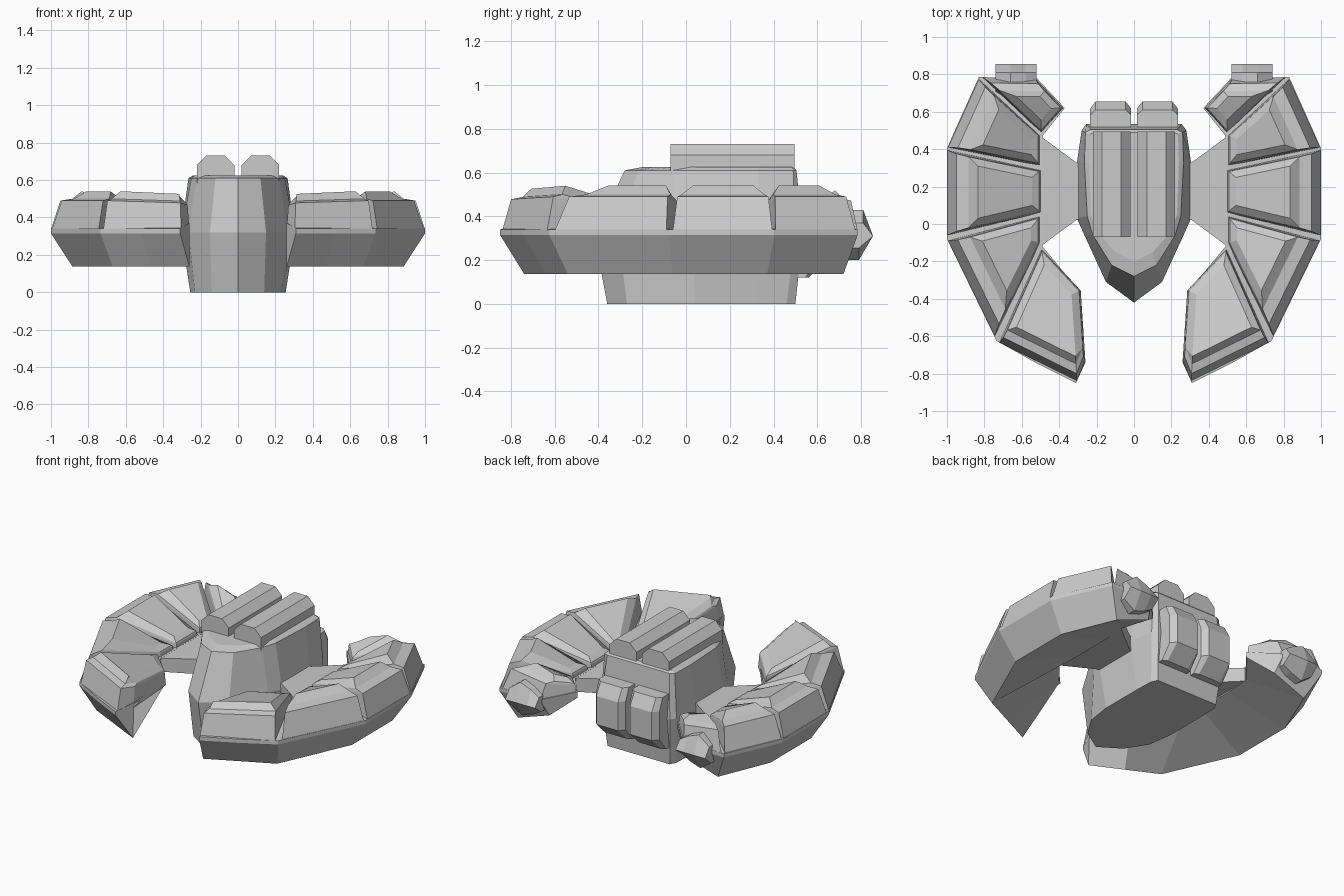
import bpy, bmesh
from mathutils import Vector

if "Cube" in bpy.data.objects:
    bpy.data.objects.remove(bpy.data.objects["Cube"])


def make(name, rings, mirror=False):
    """Skin a stack of equal-length vertex rings and cap both ends."""
    bm = bmesh.new()
    vs = [[bm.verts.new(p) for p in r] for r in rings]
    n = len(vs[0])
    for a, b in zip(vs, vs[1:]):
        for i in range(n):
            j = (i + 1) % n
            bm.faces.new((a[i], a[j], b[j], b[i]))
    bm.faces.new(vs[0][::-1])
    bm.faces.new(vs[-1])
    bmesh.ops.recalc_face_normals(bm, faces=bm.faces)
    me = bpy.data.meshes.new(name)
    bm.to_mesh(me)
    bm.free()
    ob = bpy.data.objects.new(name, me)
    bpy.context.collection.objects.link(ob)
    if mirror:
        m = ob.modifiers.new("mirror", 'MIRROR')
        m.use_mirror_merge = False
    return ob


def inset(poly, dists):
    """Move every edge of a counter-clockwise polygon inward by its distance."""
    n = len(poly)
    lines = []
    for i in range(n):
        p, q = Vector(poly[i]), Vector(poly[(i + 1) % n])
        d = (q - p).normalized()
        lines.append((p + Vector((-d.y, d.x)) * dists[i], d))
    out = []
    for i in range(n):
        (p, d), (q, e) = lines[i - 1], lines[i]
        t = (q - p).cross(e) / d.cross(e)
        out.append(p + d * t)
    return out


def full(half):
    return half + [(-x, y) for x, y in half[::-1] if x > 0]


# Central hull: pointed front, widest at the waist, chamfered rear corners
levels = [
    (0.0, [(0, -.36), (.14, -.27), (.23, -.13), (.255, .04), (.255, .33), (.25, .46), (.23, .50)]),
    (.32, [(0, -.42), (.15, -.31), (.265, -.06), (.305, .03), (.305, .33), (.28, .50), (.255, .535)]),
    (.61, [(0, -.28), (.12, -.22), (.22, -.06), (.25, .04), (.265, .33), (.26, .49), (.23, .505)]),
    (.625, [(0, -.20), (.10, -.15), (.20, -.04), (.23, .05), (.24, .33), (.235, .48), (.21, .49)]),
]
make("central_hull", [[(x, y, z) for x, y in full(h)] for z, h in levels])

# Twin roof barrels
barrel = [(.02, .58), (.22, .58), (.22, .68), (.17, .73), (.07, .73), (.02, .68)]
make("roof_barrel", [[(x, y, z) for x, z in barrel] for y in (-.07, .495)], True)

# Twin rear thrusters, bevelled toward the back
side = [(.48, .12), (.56, .12), (.655, .21), (.655, .40), (.61, .48), (.48, .48)]
make("rear_thruster", [[(x, .5 + (y - .5) * s, z) for y, z in side]
                       for x, s in ((.015, .75), (.045, 1), (.205, 1), (.235, .75))], True)

# Wing underbody: cross-sections (rim, keel, keel height, inner edge, inner height)
stations = [
    ((.31, -.85), (.26, -.74), .137, (.26, -.73), .36),
    ((.52, -.745), (.465, -.64), .137, (.29, -.36), .34),
    ((.735, -.625), (.67, -.54), .137, (.49, -.12), .28),
    ((1.0, -.08), (.885, -.06), .137, (.49, .05), .27),
    ((1.0, .405), (.885, .37), .137, (.49, .30), .27),
    ((.83, .785), (.74, .72), .137, (.49, .47), .28),
    ((.52, .78), (.50, .73), .22, (.37, .62), .33),
]
make("wing_underbody", [[(*o, .34), (*o, .315), (*k, kz), (*i, z), (*i, .37)]
                        for o, k, kz, i, z in stations], True)

# Wing armour plates: first edge is the outer rim; weights set corner heights,
# the last value scales the rim bevel
plates = {
    "tip": ([(.305, -.84), (.72, -.635), (.495, -.13), (.285, -.355), (.26, -.73)],
            [.9, 1, .25, .5, .8], .7),
    "front": ([(.745, -.60), (.995, -.09), (.50, .045), (.50, -.10)], [1, 1, .15, .15], 1),
    "middle": ([(1.0, -.06), (1.0, .395), (.495, .29), (.495, .06)], [1, 1, .15, .15], 1),
    "back": ([(.995, .41), (.83, .775), (.50, .475), (.50, .31)], [1, 1, .15, .15], 1),
    "end": ([(.81, .785), (.53, .78), (.375, .62), (.495, .485)], [.85, .55, .35, .15], .6),
}
#        rim inset, side inset, low height, high height
tiers = [(0, 0, .34, .335), (.05, .008, .37, .49), (.115, .012, .38, .50), (.165, .05, .40, .54)]
for label, (poly, w, bevel) in plates.items():
    rings = []
    for rim, edge, low, high in tiers:
        edges = [edge] * (len(poly) - 1)
        if label == "tip":
            edges[-1] = rim * .35
        pts = inset(poly, [rim * bevel] + edges)
        rings.append([(p.x, p.y, low + (high - low) * k) for p, k in zip(pts, w)])
    make("wing_plate_" + label, rings, True)

# Struts joining wings to hull
make("wing_strut", [
    [(x, a, lo), (x, b, lo), (x, b, hi), (x, a, hi)] for x, a, b, lo, hi in
    ((.25, .04, .31, .26, .36), (.31, .02, .33, .26, .36), (.50, -.12, .47, .28, .37))], True)

# Small emitters at the rear wing ends, tapering outward
emit = [(.70, .20), (.79, .20), (.855, .31), (.81, .43), (.73, .43), (.68, .32)]
make("wing_emitter", [[(x, y, .31 + (z - .31) * s) for y, z in emit]
                      for x, s in ((.52, .45), (.58, .75), (.66, 1), (.74, .5))], True)
